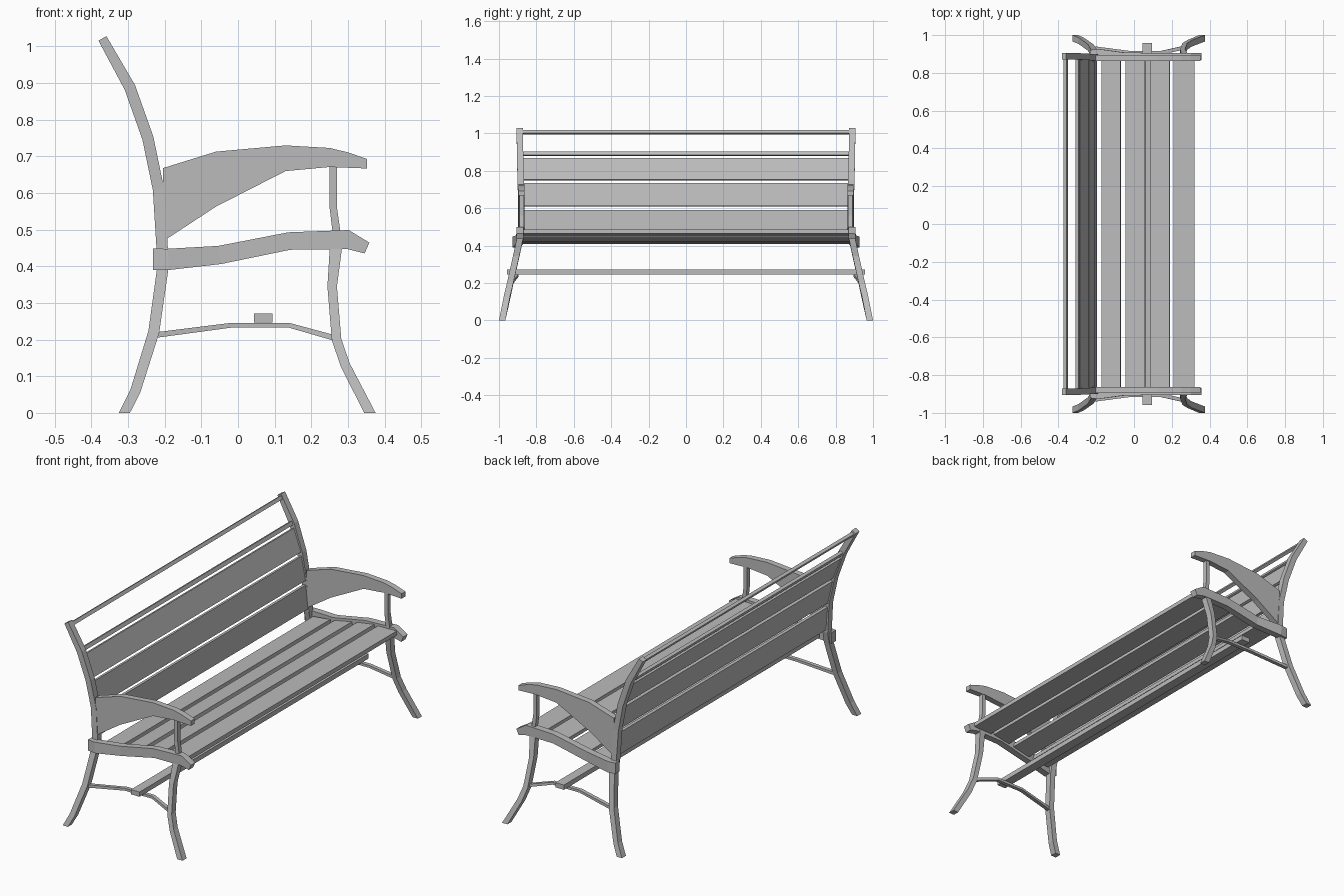
import bpy
import bmesh
from mathutils import Vector

cube = bpy.data.objects.get("Cube")
if cube:
    bpy.data.objects.remove(cube, do_unlink=True)

# One plain grey for the whole bench
GREY = (0.5, 0.5, 0.5, 1.0)
paint = bpy.data.materials.new("plain_grey")
paint.use_nodes = True
paint.diffuse_color = GREY
paint.node_tree.nodes["Principled BSDF"].inputs["Base Color"].default_value = GREY


def loft(name, rings, mirrored=False):
    """Skin four-cornered rings into one closed, flat-shaded bar."""
    bm = bmesh.new()
    loops = [[bm.verts.new(p) for p in ring] for ring in rings]
    for a, b in zip(loops, loops[1:]):
        for i in range(4):
            j = (i + 1) % 4
            bm.faces.new((a[i], a[j], b[j], b[i]))
    bm.faces.new(loops[0])
    bm.faces.new(loops[-1])
    bmesh.ops.recalc_face_normals(bm, faces=bm.faces[:])
    mesh = bpy.data.meshes.new(name)
    bm.to_mesh(mesh)
    bm.free()
    mesh.materials.append(paint)
    obj = bpy.data.objects.new(name, mesh)
    bpy.context.collection.objects.link(obj)
    if mirrored:
        mod = obj.modifiers.new("other_end", 'MIRROR')
        mod.use_axis = (False, True, False)
        mod.use_mirror_merge = False
    return obj


def ribbon(name, path, thick, upright=False, flat_foot=False):
    """Bar along (x, z, y, width) points, repeated at both bench ends."""
    rings = []
    last = len(path) - 1
    for i, (x, z, y, w) in enumerate(path):
        before, after = path[max(i - 1, 0)], path[min(i + 1, last)]
        side = Vector((after[1] - before[1], before[0] - after[0])).normalized()
        if upright:
            side = Vector((0, 1))
        if flat_foot and i == last:
            side = Vector((-1, 0))
        side *= w / 2
        h = thick / 2
        rings.append([(x + a * side.x, y + b * h, z + a * side.y)
                      for a, b in ((-1, -1), (1, -1), (1, 1), (-1, 1))])
    return loft(name, rings, mirrored=True)


def slat(name, x, z, run, rise, depth, reach=0.872):
    """Long board across the bench; (run, rise) is the width direction."""
    along = Vector((run, rise))
    thick = Vector((-rise, run)).normalized() * depth / 2
    along /= 2
    rings = []
    for y in (-reach, reach):
        rings.append([(x + a * along.x + b * thick.x, y, z + a * along.y + b * thick.y)
                      for a, b in ((-1, -1), (1, -1), (1, 1), (-1, 1))])
    return loft(name, rings)


# Rear legs sweep up into the backrest posts
ribbon("rear_posts", [
    (-0.37, 1.022, 0.889, 0.025), (-0.295, 0.888, 0.887, 0.031),
    (-0.246, 0.75, 0.884, 0.031), (-0.217, 0.61, 0.88, 0.031),
    (-0.207, 0.45, 0.883, 0.031), (-0.206, 0.39, 0.897, 0.031),
    (-0.23, 0.22, 0.935, 0.03), (-0.28, 0.06, 0.97, 0.028),
    (-0.31, 0, 0.983, 0.03)], 0.034, flat_foot=True)

# Front legs
ribbon("front_legs", [
    (0.268, 0.46, 0.883, 0.034), (0.257, 0.345, 0.908, 0.026),
    (0.269, 0.2, 0.94, 0.026), (0.293, 0.13, 0.956, 0.026),
    (0.36, 0, 0.983, 0.031)], 0.034, flat_foot=True)

# Slim uprights holding the armrests
ribbon("arm_supports", [
    (0.26, 0.69, 0.878, 0.02), (0.26, 0.56, 0.878, 0.02),
    (0.272, 0.47, 0.88, 0.022)], 0.024)

# Armrests, deep at the back and tapering forward
ribbon("armrests", [
    (-0.205, 0.568, 0.88, 0.2), (-0.06, 0.638, 0.88, 0.15),
    (0.13, 0.695, 0.88, 0.07), (0.25, 0.697, 0.88, 0.052),
    (0.3, 0.69, 0.88, 0.042), (0.352, 0.68, 0.88, 0.026)], 0.032, upright=True)

# Curved seat side rails, stepping outside the rear posts
ribbon("seat_rails", [
    (-0.232, 0.419, 0.903, 0.058), (-0.19, 0.419, 0.909, 0.058),
    (-0.05, 0.431, 0.89, 0.05), (0.14, 0.469, 0.887, 0.048),
    (0.3, 0.473, 0.887, 0.052), (0.352, 0.45, 0.887, 0.032)], 0.036)

# Arched lower stretchers between the legs
ribbon("leg_stretchers", [
    (-0.22, 0.213, 0.932, 0.015), (-0.02, 0.239, 0.906, 0.013),
    (0.14, 0.239, 0.906, 0.013), (0.258, 0.206, 0.932, 0.015)], 0.02)

# Long bar resting on the stretchers
slat("foot_bar", 0.069, 0.259, 0.05, 0, 0.025, reach=0.957)

# Seat boards follow the rails
seat = [(-0.12, 0.425, 0.1, 0.01), (0.008, 0.443, 0.103, 0.021),
        (0.14, 0.467, 0.1, 0.016), (0.265, 0.474, 0.11, 0.002)]
for i, (x, z, run, rise) in enumerate(seat):
    slat(f"seat_board_{i + 1}", x, z, run, rise, 0.022)

# Back boards follow the posts
back = [(-0.21, 0.527, -0.012, 0.125), (-0.23, 0.672, -0.026, 0.122),
        (-0.268, 0.808, -0.043, 0.115)]
for i, (x, z, run, rise) in enumerate(back):
    slat(f"back_board_{i + 1}", x, z, run, rise, 0.016)

# Two thin rails above the back boards
slat("middle_back_rail", -0.298, 0.89, -0.008, 0.018, 0.016)
slat("top_back_rail", -0.361, 1.007, -0.009, 0.016, 0.016)
